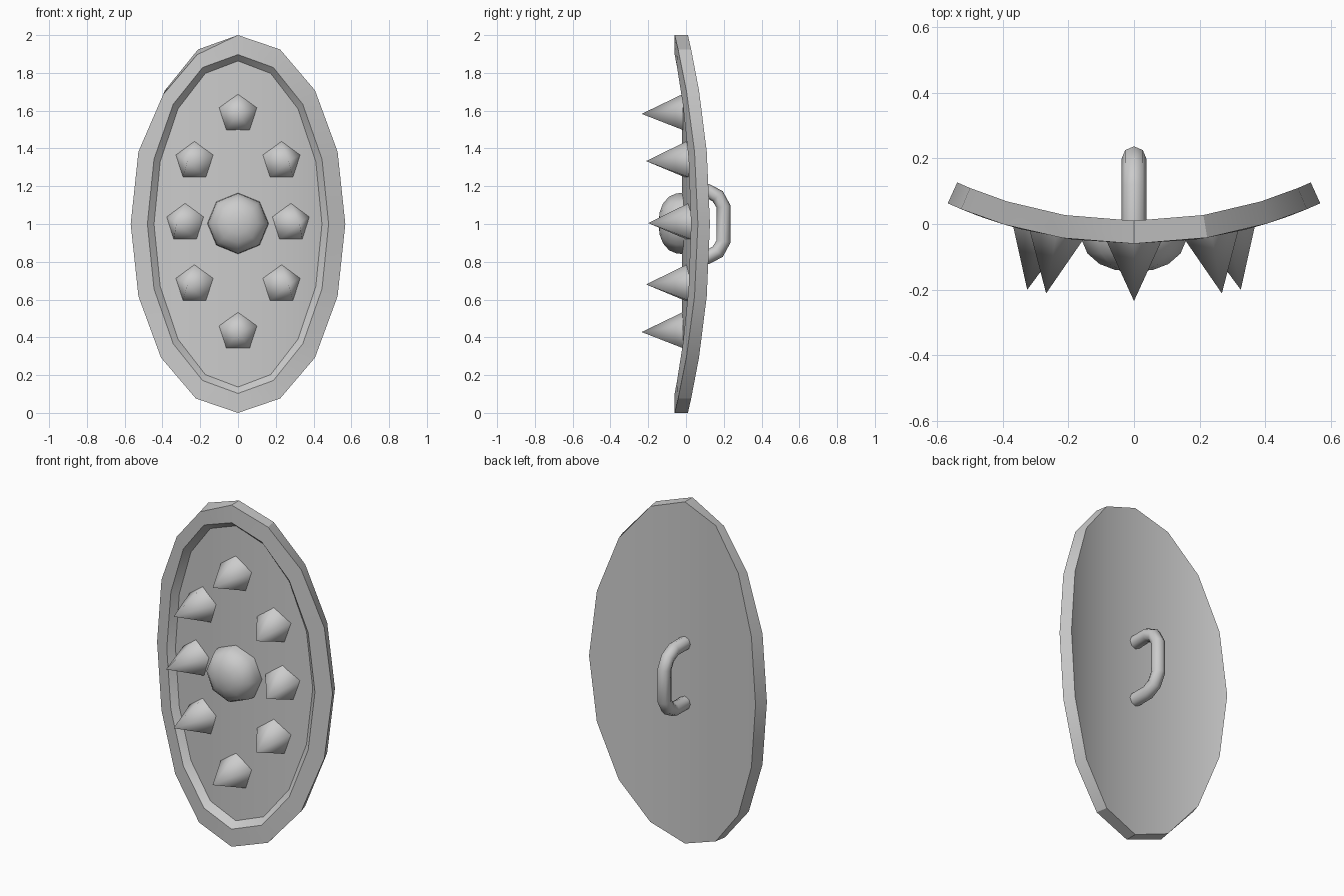
import bpy, bmesh, math

if "Cube" in bpy.data.objects:
    bpy.data.objects.remove(bpy.data.objects["Cube"])

N = 16            # sides of the oval outline
CY = 1.313        # axis of the cylindrical bend
R_FRONT, R_PANEL, R_BACK = 1.373, 1.333, 1.303


def bend(a, r, z):
    """Point at bend angle a and radius r, height z."""
    return (r * math.sin(a), CY - r * math.cos(a), z)


def finish(name, bm, smooth_angle):
    bmesh.ops.recalc_face_normals(bm, faces=bm.faces)
    me = bpy.data.meshes.new(name)
    bm.to_mesh(me)
    bm.free()
    ob = bpy.data.objects.new(name, me)
    bpy.context.collection.objects.link(ob)
    bpy.ops.object.select_all(action='DESELECT')
    ob.select_set(True)
    bpy.context.view_layer.objects.active = ob
    if smooth_angle:
        bpy.ops.object.shade_smooth_by_angle(angle=math.radians(smooth_angle))
    else:
        bpy.ops.object.shade_smooth()
    return ob


# Curved shield body: back, outer rim, inner rim and recessed panel rings
def ring(bm, amax, height, r, nick=()):
    out = []
    for i in range(N):
        t = 2 * math.pi * i / N
        k = 0.97 if i in nick else 1.0
        out.append(bm.verts.new(bend(k * amax * math.sin(t), r,
                                     1 + k * height * math.cos(t))))
    return out


def cap(bm, v):
    # vertical strips so that the bend is followed
    for side in (1, -1):
        for i in range(4):
            ids = [i, i + 1, 7 - i, 8 - i] if i < 3 else [3, 4, 5]
            bm.faces.new([v[(side * j) % N] for j in ids])


bm = bmesh.new()
rings = [ring(bm, 0.4266, 1.0, R_BACK),
         ring(bm, 0.4266, 1.0, R_FRONT, nick=(14, 15)),   # worn corner
         ring(bm, 0.357, 0.897, R_FRONT),
         ring(bm, 0.340, 0.863, R_PANEL)]
for p, q in zip(rings, rings[1:]):
    for i in range(N):
        j = (i + 1) % N
        bm.faces.new([p[i], p[j], q[j], q[i]])
cap(bm, rings[0])
cap(bm, rings[-1])
finish("shield_body", bm, 29)


# Five-sided spikes standing square to the curved panel
def spike(name, a, z, rad=0.105):
    bm = bmesh.new()
    tip = bm.verts.new(bend(a, R_PANEL + 0.215, z))
    base = []
    bx, by, _ = bend(a, R_PANEL - 0.003, z)
    for i in range(5):
        t = 2 * math.pi * i / 5
        u = rad * math.sin(t)
        base.append(bm.verts.new((bx + u * math.cos(a), by + u * math.sin(a),
                                  z + rad * math.cos(t))))
    for i in range(5):
        bm.faces.new([tip, base[i], base[(i + 1) % 5]])
    finish(name, bm, 0)


spike("spike_top", 0, 1.583)
spike("spike_bottom", 0, 0.428)
for s, side in ((-1, "left"), (1, "right")):
    spike("spike_upper_" + side, s * 0.174, 1.333)
    spike("spike_middle_" + side, s * 0.212, 1.005)
    spike("spike_lower_" + side, s * 0.174, 0.68)

# Central domed boss
bm = bmesh.new()
prev = None
for r, y in ((0.163, 0.0), (0.159, -0.05), (0.142, -0.09), (0.105, -0.122), (0.058, -0.14)):
    cur = [bm.verts.new((r * math.sin(i * math.pi / 4), y,
                         1.003 + r * math.cos(i * math.pi / 4))) for i in range(8)]
    if prev:
        for i in range(8):
            j = (i + 1) % 8
            bm.faces.new([prev[i], prev[j], cur[j], cur[i]])
    prev = cur
pole = bm.verts.new((0, -0.145, 1.003))
for i in range(8):
    bm.faces.new([prev[i], prev[(i + 1) % 8], pole])
finish("boss", bm, 0)

# Back grip: round tube along a bracket path
half = [(-0.01, 0.175), (0.115, 0.175), (0.168, 0.147), (0.199, 0.092)]
path = half + [(y, -z) for y, z in reversed(half)]
RT = 0.038
bm = bmesh.new()
prev = None
for k, (y, z) in enumerate(path):
    a, b = path[max(k - 1, 0)], path[min(k + 1, len(path) - 1)]
    d = math.hypot(b[0] - a[0], b[1] - a[1])
    ny, nz = -(b[1] - a[1]) / d, (b[0] - a[0]) / d
    cur = []
    for i in range(8):
        t = 2 * math.pi * i / 8
        c = RT * math.cos(t)
        cur.append(bm.verts.new((RT * math.sin(t), y + ny * c, 1.0 + z + nz * c)))
    if prev:
        for i in range(8):
            j = (i + 1) % 8
            bm.faces.new([prev[i], prev[j], cur[j], cur[i]])
    prev = cur
finish("handle", bm, 0)
